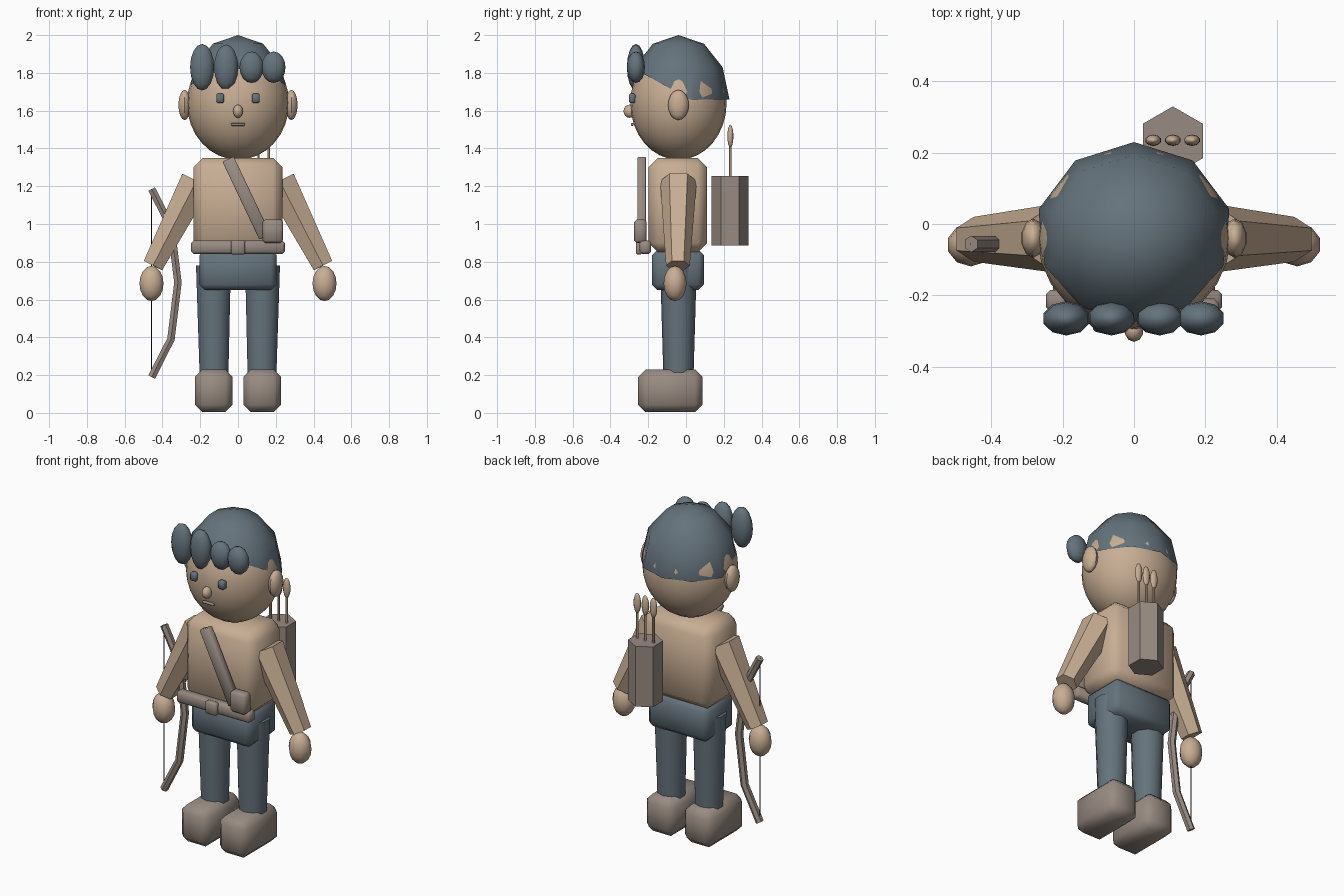
import bpy, bmesh, math
from mathutils import Vector, Matrix

if "Cube" in bpy.data.objects:
    bpy.data.objects.remove(bpy.data.objects["Cube"])


def lin(c):
    c /= 255
    return c / 12.92 if c <= 0.04045 else ((c + 0.055) / 1.055) ** 2.4


def material(name, r, g, b):
    m = bpy.data.materials.new(name)
    m.diffuse_color = (lin(r), lin(g), lin(b), 1)
    m.use_nodes = True
    m.node_tree.nodes["Principled BSDF"].inputs["Base Color"].default_value = m.diffuse_color
    return m


TAN = material("tan", 200, 174, 148)
SLATE = material("slate_blue", 101, 115, 124)
BROWN = material("grey_brown", 152, 139, 130)
DARK = material("dark_string", 40, 38, 38)


def finish(name, bm, mat):
    bmesh.ops.recalc_face_normals(bm, faces=bm.faces[:])
    me = bpy.data.meshes.new(name)
    bm.to_mesh(me)
    bm.free()
    for p in me.polygons:
        p.use_smooth = True
    me.set_sharp_from_angle(angle=math.radians(50))
    me.materials.append(mat)
    ob = bpy.data.objects.new(name, me)
    bpy.context.scene.collection.objects.link(ob)
    return ob


def sphere_bm(c, r, seg, rings):
    bm = bmesh.new()
    m = Matrix.Translation(c) @ Matrix.Diagonal((*r, 1))
    bmesh.ops.create_uvsphere(bm, u_segments=seg, v_segments=rings, radius=1, matrix=m)
    return bm


def ball(name, c, r, mat, seg=10, rings=8):
    return finish(name, sphere_bm(c, r, seg, rings), mat)


def box(name, c, size, mat, bevel=0.0, tilt=0.0):
    bm = bmesh.new()
    bmesh.ops.create_cube(bm, size=1, matrix=Matrix.Diagonal((*size, 1)))
    if bevel:
        bmesh.ops.bevel(bm, geom=bm.edges[:], offset=bevel, segments=1,
                        profile=0.5, affect='EDGES')
    bm.transform(Matrix.Translation(c) @ Matrix.Rotation(tilt, 4, 'Y'))
    return finish(name, bm, mat)


def tube(name, pts, radii, mat, sides=6):
    """Rings of the given radii along a path, with a corner towards y."""
    bm = bmesh.new()
    pts = [Vector(p) for p in pts]
    rings = []
    for i, (p, r) in enumerate(zip(pts, radii)):
        d = (pts[min(i + 1, len(pts) - 1)] - pts[max(i - 1, 0)]).normalized()
        u = Vector((0, 1, 0))
        u = (u - d * u.dot(d)).normalized()
        v = d.cross(u)
        rings.append([bm.verts.new(p + r * (math.cos(a) * u + math.sin(a) * v))
                      for a in (2 * math.pi * k / sides for k in range(sides))])
    for a, b in zip(rings, rings[1:]):
        for k in range(sides):
            n = (k + 1) % sides
            bm.faces.new((a[k], a[n], b[n], b[k]))
    bm.faces.new(rings[0][::-1])
    bm.faces.new(rings[-1])
    return finish(name, bm, mat)


# Head and face
ball("head", (0, -0.04, 1.64), (0.27, 0.255, 0.30), TAN, 24, 16)
ball("nose", (0, -0.298, 1.597), (0.027, 0.033, 0.035), TAN)
box("mouth", (0, -0.285, 1.527), (0.075, 0.014, 0.014), BROWN, 0.003)

# Hair cap: low-poly dome with the hem rising towards the forehead
bm = sphere_bm((0, -0.04, 1.66), (0.28, 0.27, 0.34), 10, 6)
for co, no in (((0, 0, 1.659), (0, 0, 1)), ((0, 0.02, 1.66), (0, 0.55, 1))):
    bmesh.ops.bisect_plane(bm, geom=bm.verts[:] + bm.edges[:] + bm.faces[:],
                           plane_co=co, plane_no=no, clear_inner=True)
finish("hair_cap", bm, SLATE)

# Fringe curls: x, half height
for i, (x, h) in enumerate(((-0.19, 0.123), (-0.063, 0.12), (0.072, 0.083), (0.188, 0.083))):
    ball(f"hair_curl_{i + 1}", (x, -0.265, 1.83), (0.067, 0.048, h), SLATE)

# Paired parts
for s, side in ((-1, "right"), (1, "left")):
    box(f"eye_{side}", (s * 0.094, -0.285, 1.665), (0.042, 0.036, 0.05), SLATE, 0.008)
    ball(f"ear_{side}", (s * 0.283, -0.04, 1.63), (0.034, 0.055, 0.08), TAN)
    tube(f"arm_{side}", [(s * 0.22, -0.04, 1.228), (s * 0.45, -0.043, 0.78)],
         [0.097, 0.063], TAN)
    ball(f"hand_{side}", (s * 0.458, -0.058, 0.685), (0.067, 0.061, 0.093), TAN)
    tube(f"leg_{side}", [(s * 0.13, -0.04, 0.78), (s * 0.127, -0.04, 0.2)],
         [0.097, 0.08], SLATE, 10)
    box(f"boot_{side}", (s * 0.128, -0.083, 0.117), (0.2, 0.342, 0.226), BROWN, 0.04)

# Body
box("torso", (0, -0.043, 1.1), (0.47, 0.31, 0.5), TAN, 0.05)
box("hips", (0, -0.043, 0.757), (0.41, 0.275, 0.215), SLATE, 0.03)

# Belt, buckle, pouch and shoulder strap
box("belt", (0, -0.215, 0.877), (0.495, 0.06, 0.07), BROWN, 0.012)
box("buckle", (0, -0.248, 0.877), (0.076, 0.036, 0.076), BROWN, 0.008)
box("pouch", (0.185, -0.242, 0.962), (0.108, 0.066, 0.125), BROWN, 0.014)
box("strap", (0.045, -0.235, 1.138), (0.066, 0.044, 0.455), BROWN, 0.005,
    -math.radians(25.4))

# Bow and string
tube("bow", [(-0.457, -0.056, 1.185), (-0.355, -0.056, 0.985), (-0.318, -0.056, 0.69),
             (-0.355, -0.056, 0.39), (-0.457, -0.056, 0.19)], [0.023] * 5, BROWN)
tube("bow_string", [(-0.457, -0.056, 1.185), (-0.457, -0.056, 0.19)],
     [0.003, 0.003], DARK)

# Quiver and arrows
tube("quiver", [(0.109, 0.233, 0.887), (0.109, 0.233, 1.253)], [0.097, 0.097], BROWN)
for i, x in enumerate((0.054, 0.109, 0.163)):
    tube(f"arrow_shaft_{i + 1}", [(x, 0.235, 1.2), (x, 0.235, 1.44)], [0.007, 0.007], TAN)
    ball(f"arrow_end_{i + 1}", (x, 0.235, 1.465), (0.023, 0.016, 0.061), TAN)
